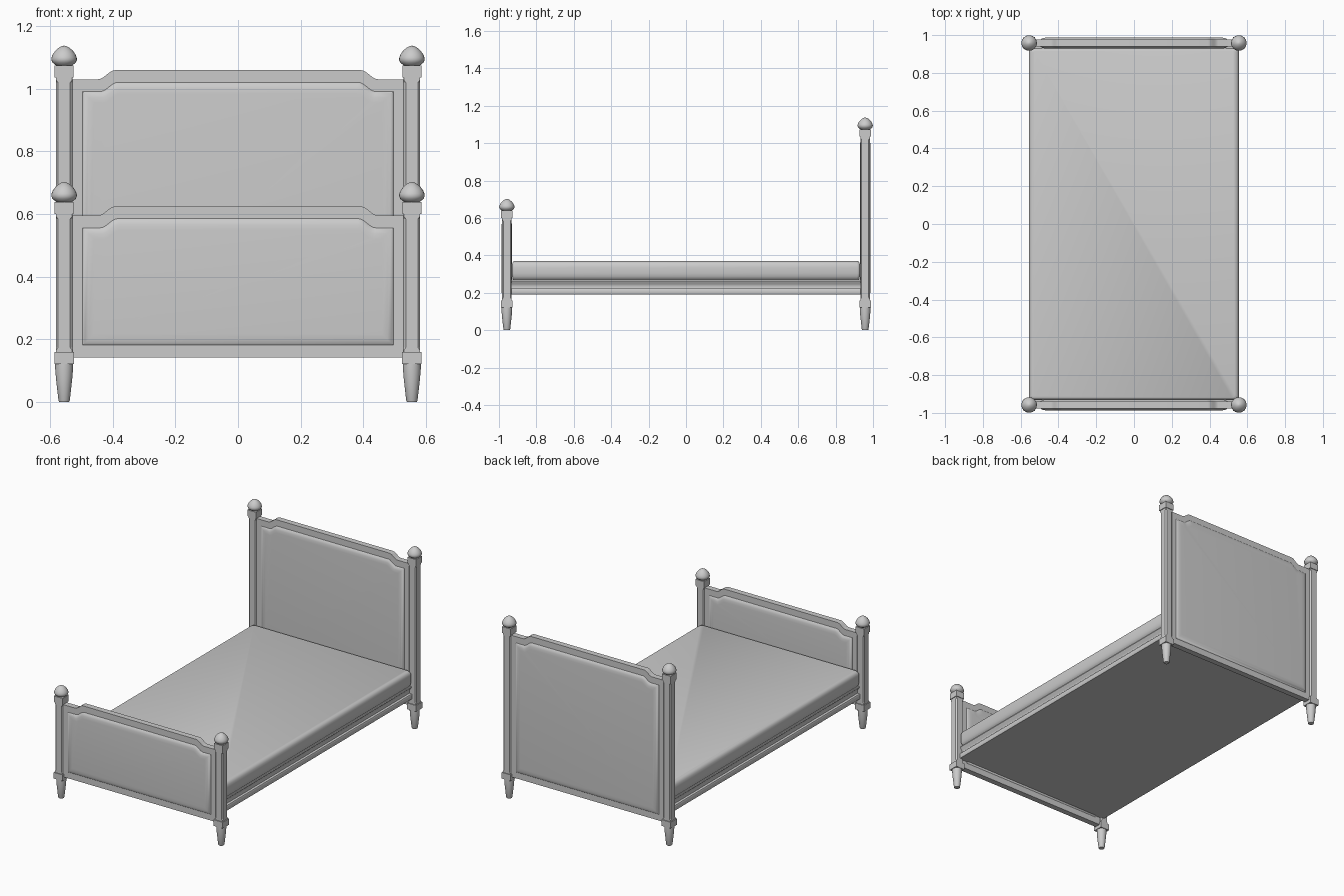
import bpy, bmesh, math

if "Cube" in bpy.data.objects:
    bpy.data.objects.remove(bpy.data.objects["Cube"])

PX, PY = 0.555, 0.958          # post centres
HEAD_Z, FOOT_Z = 1.03, 0.595   # shoulder heights of the two boards


def finish(name, bm, smooth=True, angle=35):
    bmesh.ops.recalc_face_normals(bm, faces=bm.faces)
    me = bpy.data.meshes.new(name)
    bm.to_mesh(me)
    bm.free()
    ob = bpy.data.objects.new(name, me)
    bpy.context.collection.objects.link(ob)
    if smooth:
        bpy.ops.object.select_all(action='DESELECT')
        ob.select_set(True)
        bpy.context.view_layer.objects.active = ob
        bpy.ops.object.shade_smooth_by_angle(angle=math.radians(angle))
    return ob


def loft(name, rings, angle=35):
    """Skin a list of equal-length closed rings and cap both ends."""
    bm = bmesh.new()
    rows = [[bm.verts.new(p) for p in r] for r in rings]
    n = len(rows[0])
    for a, b in zip(rows, rows[1:]):
        for i in range(n):
            j = (i + 1) % n
            bm.faces.new((a[i], a[j], b[j], b[i]))
    bm.faces.new(rows[0])
    bm.faces.new(rows[-1])
    return finish(name, bm, angle=angle)


def turned(name, x, y, profile, n=24):
    return loft(name, [[(x + r * math.cos(2 * math.pi * i / n),
                         y + r * math.sin(2 * math.pi * i / n), z)
                        for i in range(n)] for r, z in profile])


def block(name, x, y, h, z0, z1):
    c = [(-h, -h), (h, -h), (h, h), (-h, h)]
    return loft(name, [[(x + a, y + b, z) for a, b in c] for z in (z0, z1)])


def chamfered_post(name, x, y, z0, z1, h=0.026):
    """Square shaft whose corners are chamfered between two stops."""
    def ring(z, c):
        k = h - c
        pts = [(k, -h), (h, -k), (h, k), (k, h), (-k, h), (-h, k), (-h, -k), (-k, -h)]
        return [(x + a, y + b, z) for a, b in pts]
    return loft(name, [ring(z0, .0008), ring(z0 + .008, .0008), ring(z0 + .016, .007),
                       ring(z1 - .018, .007), ring(z1 - .010, .0008), ring(z1, .0008)], 25)


def board(name, y, zs):
    """Shaped frame with a raised field on both faces."""
    def ring(d, t):
        hx, zb = 0.535 - d, 0.142 + d
        half = [(hx, zb), (hx, zs - d)]
        for i in range(9):
            u = i / 8
            half.append((0.447 - 0.2 * d - 0.055 * u,
                         zs - d + 0.029 * (0.5 - 0.5 * math.cos(math.pi * u))))
        pts = half + [(-a, b) for a, b in reversed(half)]
        return [(a, y + t, b) for a, b in pts]
    steps = [(0, .018), (.039, .018), (.046, .024), (.058, .0275), (.075, .029)]
    rings = [ring(d, -t) for d, t in reversed(steps)] + [ring(d, t) for d, t in steps]
    return loft(name, rings)


# Four posts: turned foot, plinth, shaft, cap block, acorn finial
for end, sy, zs in (("head", 1, HEAD_Z), ("foot", -1, FOOT_Z)):
    for side, sx in (("right", 1), ("left", -1)):
        x, y, tag = sx * PX, sy * PY, f"{end}_{side}"
        turned(f"{tag}_leg", x, y, [(.016, 0), (.018, .004), (.026, .075),
                                    (.0285, .105), (.0285, .122)])
        block(f"{tag}_plinth", x, y, .031, .121, .16)
        chamfered_post(f"{tag}_post", x, y, .158, zs + .007)
        block(f"{tag}_cap", x, y, .030, zs + .005, zs + .044)
        turned(f"{tag}_finial", x, y,
               [(r, zs + z) for r, z in
                [(.024, .043), (.028, .046), (.037, .053), (.041, .062), (.040, .070),
                 (.036, .080), (.028, .091), (.018, .100), (.008, .1055), (.001, .107)]])
    board(f"{end}board", sy * PY, zs)


# Side rails and closed base, extruded from a moulded cross-section
def extrude_section(name, half, y0, y1):
    pts = half + [(-a, b) for a, b in reversed(half)]
    return loft(name, [[(a, y, b) for a, b in pts] for y in (y0, y1)])


extrude_section("bed_base", [(.552, .19), (.555, .195), (.555, .217), (.552, .222),
                             (.538, .224), (.536, .235), (.540, .247), (.549, .258),
                             (.551, .264), (.548, .270), (.53, .272)], -.94, .94)


# Mattress with rounded edges
def rounded_rect(hx, hy, r, z, n=5):
    pts = []
    for k, (sx, sy) in enumerate([(1, 1), (-1, 1), (-1, -1), (1, -1)]):
        for i in range(n):
            a = math.pi / 2 * (k + i / (n - 1))
            pts.append((sx * (hx - r) + r * math.cos(a), sy * (hy - r) + r * math.sin(a), z))
    return pts


prof = [(.020, .268), (.009, .275), (.003, .288), (0, .305), (0, .335),
        (.002, .350), (.007, .360), (.014, .366), (.024, .369)]
loft("mattress", [rounded_rect(.557 - d, .931 - d * .5, .015, z) for d, z in prof], 50)
